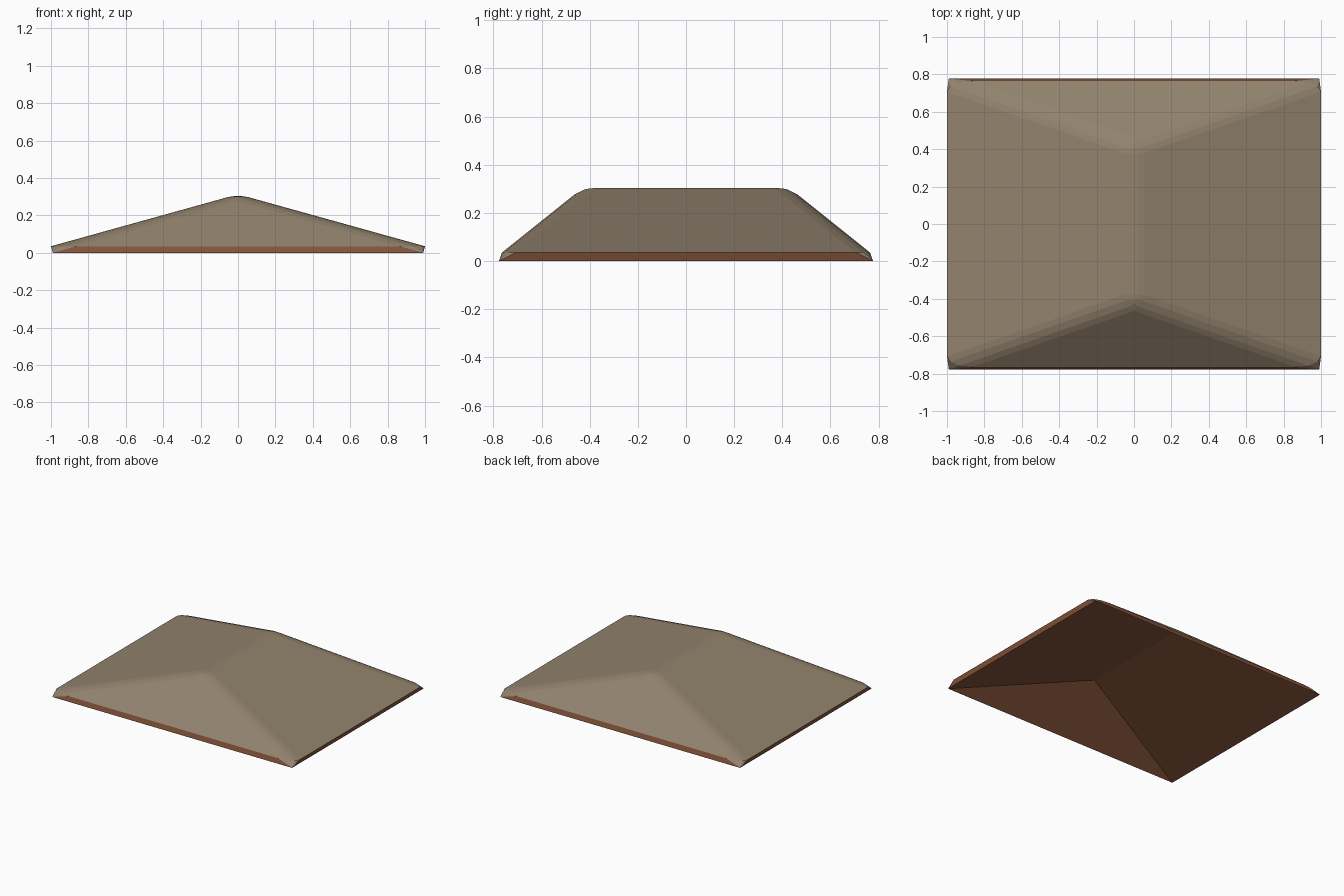
import bpy, bmesh

if "Cube" in bpy.data.objects:
    bpy.data.objects.remove(bpy.data.objects["Cube"])


def material(name, rgb):
    m = bpy.data.materials.new(name)
    m.diffuse_color = (*rgb, 1)
    m.use_nodes = True
    m.node_tree.nodes["Principled BSDF"].inputs["Base Color"].default_value = m.diffuse_color
    return m


bm = bmesh.new()


def hip_loop(x, y, z, ridge_y, ridge_z):
    """Four eave corners plus the two ridge ends of a hip roof."""
    corners = [bm.verts.new((sx * x, sy * y, z))
               for sx, sy in ((-1, -1), (1, -1), (1, 1), (-1, 1))]
    ends = [bm.verts.new((0, s * ridge_y, ridge_z)) for s in (-1, 1)]
    return corners, ends


def hip_faces(corners, ends, mat):
    a, b, c, d = corners
    front, back = ends
    for vs in ((a, b, front), (b, c, back, front), (c, d, back), (d, a, front, back)):
        bm.faces.new(vs).material_index = mat


# Tiled top skin and timber underside
top, top_ends = hip_loop(1.0, 0.765, 0.035, 0.4175, 0.313)
low, low_ends = hip_loop(0.99, 0.777, 0.0, 0.415, 0.274)
hip_faces(top, top_ends, 0)
hip_faces(low, low_ends, 1)

# Fascia strip round the eaves
for i in range(4):
    j = (i + 1) % 4
    bm.faces.new((low[i], low[j], top[j], top[i])).material_index = 1
bmesh.ops.recalc_face_normals(bm, faces=bm.faces)

# Rounded ridge and hips on the top skin only
edges = [e for e in bm.edges if all(f.material_index == 0 for f in e.link_faces)]
bmesh.ops.bevel(bm, geom=edges, offset=0.055, segments=3, profile=0.5,
                affect='EDGES', material=0, clamp_overlap=True)

mesh = bpy.data.meshes.new("hip_roof")
bm.to_mesh(mesh)
bm.free()
mesh.materials.append(material("grey brown roof", (0.285, 0.223, 0.152)))
mesh.materials.append(material("reddish brown wood", (0.230, 0.088, 0.042)))
roof = bpy.data.objects.new("hip_roof", mesh)
bpy.context.collection.objects.link(roof)
